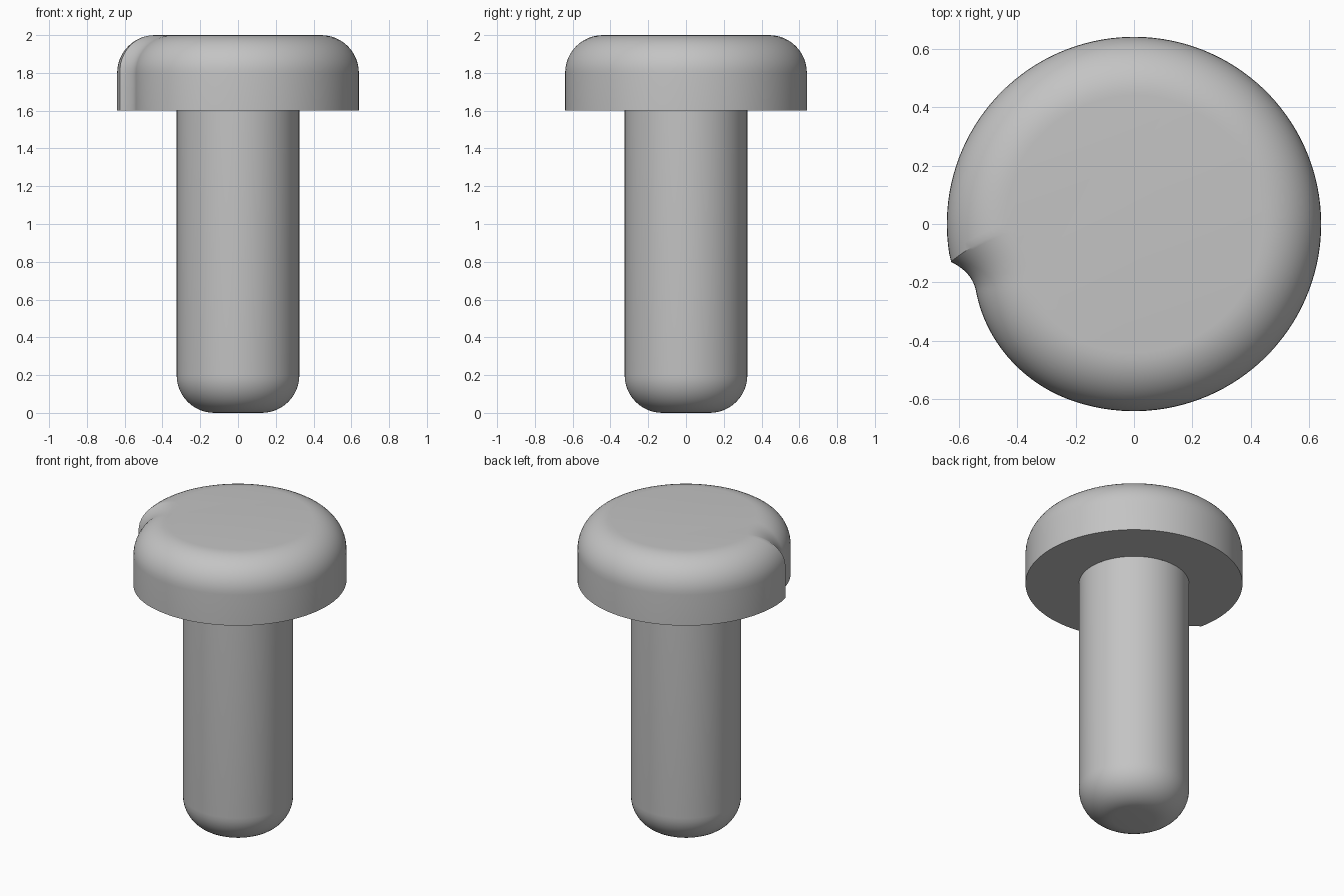
import bpy, bmesh, math
from mathutils import Vector

if "Cube" in bpy.data.objects:
    bpy.data.objects.remove(bpy.data.objects["Cube"])

HEAD_R, SHAFT_R, FILLET = 0.64, 0.325, 0.2
HEAD_Z, TOP_Z = 1.6, 2.0
STEPS = 12

grey = bpy.data.materials.new("plain grey")
grey.use_nodes = True
grey.diffuse_color = (0.55, 0.55, 0.55, 1)
grey.node_tree.nodes["Principled BSDF"].inputs["Base Color"].default_value = (0.55, 0.55, 0.55, 1)


def loft(name, rings, cap_bottom=False, cap_top=False):
    """Skin counter-clockwise rings listed from bottom to top."""
    bm = bmesh.new()
    loops = [[bm.verts.new(p) for p in ring] for ring in rings]
    for low, high in zip(loops, loops[1:]):
        for i in range(len(low)):
            j = (i + 1) % len(low)
            bm.faces.new((low[i], low[j], high[j], high[i]))
    if cap_bottom:
        bm.faces.new(loops[0][::-1])
    if cap_top:
        bm.faces.new(loops[-1])
    mesh = bpy.data.meshes.new(name)
    bm.to_mesh(mesh)
    bm.free()
    mesh.materials.append(grey)
    obj = bpy.data.objects.new(name, mesh)
    bpy.context.collection.objects.link(obj)
    bpy.ops.object.select_all(action='DESELECT')
    obj.select_set(True)
    bpy.context.view_layer.objects.active = obj
    bpy.ops.object.shade_smooth_by_angle(angle=math.radians(28))
    return obj


def polar(r, a, z=0.0):
    return Vector((r * math.cos(a), r * math.sin(a), z))


# Notch outline: a short hollow from the lip, then a shallow return to the rim
A0, A1 = math.radians(203), math.radians(250)
LIP, HOLLOW = Vector((-0.625, -0.13, 0)), Vector((-0.553, -0.165, 0))
SPLIT = 0.4


def shallow(u):
    return polar(HEAD_R - 0.053 * (1 - u) ** 2, A0 + (A1 - A0) * u)


def notch(t):
    if t > SPLIT:
        return shallow((t - SPLIT) / (1 - SPLIT))
    u = t / SPLIT
    return LIP * (1 - u) ** 2 + HOLLOW * 2 * u * (1 - u) + shallow(0) * u * u


def notch_inset(t, d):
    e = 0.004
    tangent = (notch(min(1, t + e)) - notch(max(0, t - e))).normalized()
    return notch(t) + Vector((-tangent.y, tangent.x, 0)) * d


def head_ring(d, z):
    """Head outline moved inward by d, mitred at the notch lip."""
    lo, hi = 0.0, 0.6
    if notch_inset(0, d).length > HEAD_R - d:
        for _ in range(40):
            mid = (lo + hi) / 2
            if notch_inset(mid, d).length > HEAD_R - d:
                lo = mid
            else:
                hi = mid
    n, m = 48, 112
    ring = [notch_inset(lo + (1 - lo) * i / n, d) for i in range(n + 1)]
    start = math.atan2(ring[-1].y, ring[-1].x) % math.tau
    end = math.atan2(ring[0].y, ring[0].x) % math.tau + math.tau
    ring += [polar(HEAD_R - d, start + (end - start) * i / m) for i in range(1, m)]
    return [Vector((p.x, p.y, z)) for p in ring]


# Head: flat underside, straight wall, rounded top edge
base = head_ring(0, HEAD_Z)
rings = [[polar(SHAFT_R, math.atan2(p.y, p.x), HEAD_Z) for p in base], base]
for k in range(STEPS + 1):
    a = math.pi / 2 * k / STEPS
    rings.append(head_ring(FILLET * (1 - math.cos(a)), TOP_Z - FILLET + FILLET * math.sin(a)))
loft("head", rings, cap_top=True)

# Shaft: round pin with a rounded lower end
profile = []
for k in range(STEPS + 1):
    a = math.pi / 2 * k / STEPS
    profile.append((SHAFT_R - FILLET + FILLET * math.sin(a), FILLET * (1 - math.cos(a))))
profile.append((SHAFT_R, HEAD_Z))
loft("shaft", [[polar(r, math.tau * i / 96, z) for i in range(96)] for r, z in profile],
     cap_bottom=True)
